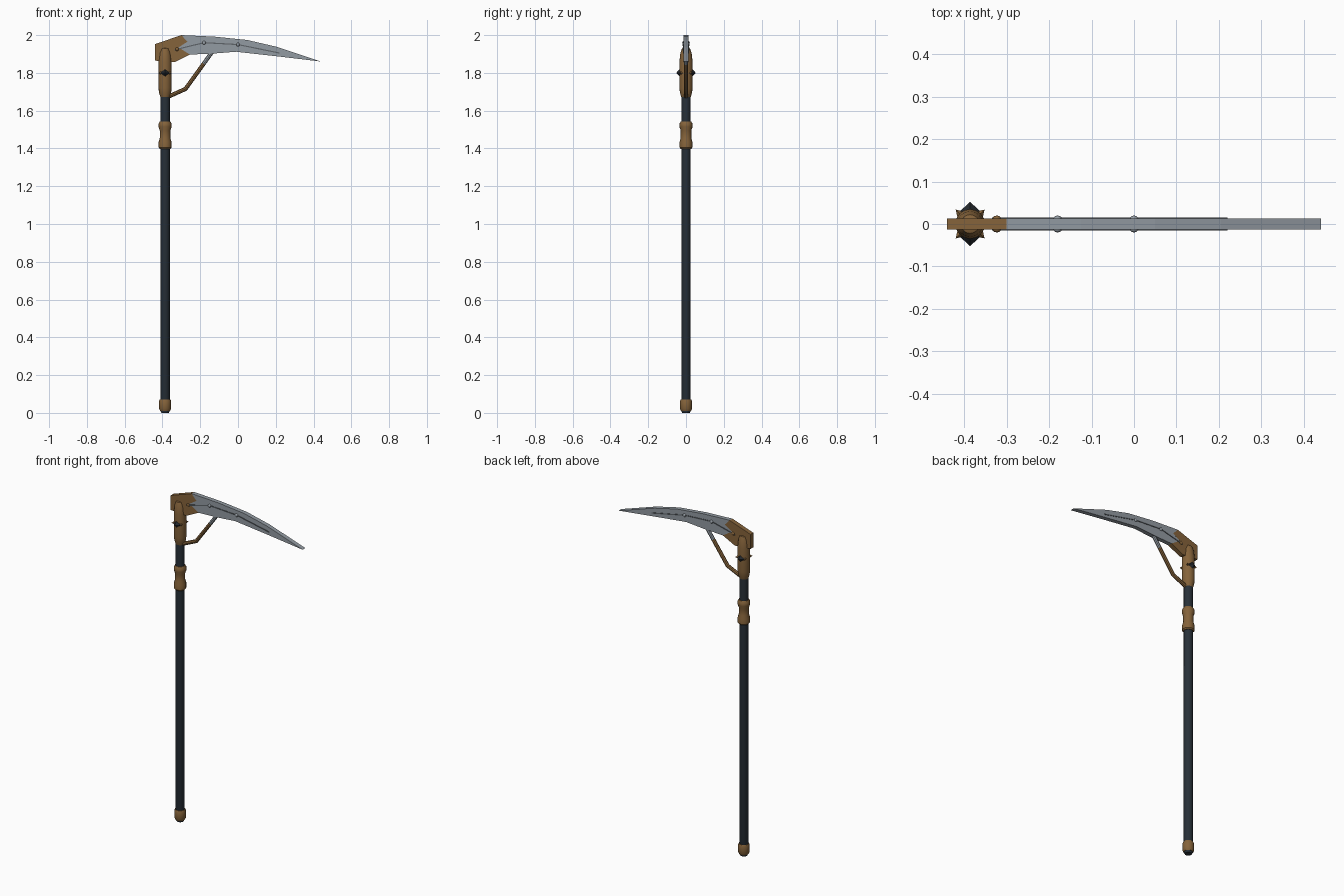
import bpy, bmesh, math
from mathutils import Vector, Matrix

if "Cube" in bpy.data.objects:
    bpy.data.objects.remove(bpy.data.objects["Cube"])

SX = -0.386  # shaft axis


def mat(name, rgb):
    m = bpy.data.materials.new(name)
    m.diffuse_color = (*rgb, 1)
    m.use_nodes = True
    m.node_tree.nodes["Principled BSDF"].inputs["Base Color"].default_value = m.diffuse_color
    return m


DARK = mat("dark_shaft", (0.021, 0.030, 0.040))
BRASS = mat("bronze", (0.235, 0.125, 0.043))
STEEL = mat("steel", (0.29, 0.325, 0.36))
IRON = mat("dark_iron", (0.018, 0.022, 0.027))
LINE = mat("engraved_steel", (0.11, 0.125, 0.14))


def finish(name, bm, m, smooth=None):
    bmesh.ops.recalc_face_normals(bm, faces=bm.faces)
    me = bpy.data.meshes.new(name)
    bm.to_mesh(me)
    bm.free()
    ob = bpy.data.objects.new(name, me)
    bpy.context.collection.objects.link(ob)
    me.materials.append(m)
    if smooth:
        bpy.ops.object.select_all(action='DESELECT')
        ob.select_set(True)
        bpy.context.view_layer.objects.active = ob
        bpy.ops.object.shade_smooth_by_angle(angle=math.radians(smooth))
    return ob


def lathe(name, profile, m, sides=16):
    """Closed turned part from (radius, z) pairs."""
    bm = bmesh.new()
    rings = []
    for r, z in profile:
        rings.append([bm.verts.new((SX + r * math.cos(2 * math.pi * i / sides),
                                    r * math.sin(2 * math.pi * i / sides), z))
                      for i in range(sides)])
    for a, b in zip(rings, rings[1:]):
        for i in range(sides):
            j = (i + 1) % sides
            bm.faces.new((a[i], a[j], b[j], b[i]))
    bm.faces.new(rings[0])
    bm.faces.new(rings[-1])
    return finish(name, bm, m, 35)


def plate(name, outline, half, m, bevel=0.0):
    """Flat part cut from an x-z outline, centred on y = 0."""
    bm = bmesh.new()
    f = bm.faces.new([bm.verts.new((x, -half, z)) for x, z in outline])
    ext = bmesh.ops.extrude_face_region(bm, geom=[f])
    bmesh.ops.translate(bm, vec=(0, 2 * half, 0),
                        verts=[v for v in ext["geom"] if isinstance(v, bmesh.types.BMVert)])
    ob = finish(name, bm, m)
    if bevel:
        mod = ob.modifiers.new("edge", 'BEVEL')
        mod.width, mod.segments = bevel, 1
    return ob


def rod(name, path, r, m, sides=8):
    """Round bar in the x-z plane with mitred bends."""
    bm = bmesh.new()
    pts = [Vector((x, 0, z)) for x, z in path]
    rings = []
    for i, p in enumerate(pts):
        d0 = (p - pts[i - 1]).normalized() if i else (pts[1] - p).normalized()
        d1 = (pts[i + 1] - p).normalized() if i < len(pts) - 1 else d0
        t = (d0 + d1).normalized()
        n = Vector((-t.z, 0, t.x)) / max(t.dot(d0), 0.5)
        rings.append([bm.verts.new(p + n * r * math.cos(2 * math.pi * k / sides)
                                   + Vector((0, r * math.sin(2 * math.pi * k / sides), 0)))
                      for k in range(sides)])
    for a, b in zip(rings, rings[1:]):
        for k in range(sides):
            j = (k + 1) % sides
            bm.faces.new((a[k], a[j], b[j], b[k]))
    bm.faces.new(rings[0])
    bm.faces.new(rings[-1])
    return finish(name, bm, m, 30)


# Shaft, foot cap, grip collar and head socket
lathe("shaft", [(0.020, 0), (0.025, 0.012), (0.025, 1.70)], DARK)
lathe("foot_cap", [(0.026, 0.010), (0.032, 0.022), (0.032, 0.062), (0.028, 0.072)], BRASS)
lathe("grip_collar", [(0.028, 1.398), (0.034, 1.405), (0.034, 1.435), (0.028, 1.455),
                      (0.028, 1.495), (0.035, 1.515), (0.035, 1.530), (0.028, 1.543)], BRASS)
lathe("head_socket", [(0.025, 1.672), (0.032, 1.695), (0.035, 1.72), (0.035, 1.86),
                      (0.030, 1.905), (0.022, 1.928), (0.012, 1.932)], BRASS)

# Bronze head block, meeting the blade along a notched edge
joint = [(-0.30, 2.0), (-0.268, 1.965), (-0.315, 1.935), (-0.255, 1.897)]
plate("head_block", [(-0.44, 1.865), (-0.44, 1.952)] + joint + [(-0.335, 1.857)], 0.0135, BRASS)

# Curved steel blade
plate("blade", joint[::-1] + [(-0.125, 1.992), (0.05, 1.974), (0.205, 1.938), (0.44, 1.860),
                              (0.205, 1.888), (-0.01, 1.912), (-0.135, 1.902)], 0.013, STEEL)

# Thin engraved centre line on both faces
mid = [(-0.335, 1.922), (-0.18, 1.960), (0.0, 1.950), (0.22, 1.905)]
w = 0.003
plate("blade_line", [(x, z + w) for x, z in mid] + [(x, z - w) for x, z in mid[::-1]],
      0.0155, LINE)

# Rivets along the line, front and back
for i, (x, z, m) in enumerate([(-0.323, 1.926, BRASS), (-0.18, 1.959, STEEL), (0.0, 1.950, STEEL)]):
    for side in (-1, 1):
        bm = bmesh.new()
        bmesh.ops.create_uvsphere(bm, u_segments=10, v_segments=6, radius=1)
        bmesh.ops.transform(bm, verts=bm.verts, matrix=Matrix.Translation((x, side * 0.013, z))
                            @ Matrix.Diagonal((0.010, 0.007, 0.010, 1)))
        finish(f"rivet_{i}_{'front' if side < 0 else 'back'}", bm, m, 60)

# Brace bar under the blade: bronze with a steel tip
rod("brace", [(-0.385, 1.672), (-0.365, 1.676), (-0.278, 1.715), (-0.182, 1.848)], 0.011, BRASS)
rod("brace_tip", [(-0.182, 1.848), (-0.138, 1.910)], 0.011, STEEL)

# Pyramid studs around the socket: dark front and back, small bronze ones between
for k in (1, 2, 3, 5, 6, 7):
    ang = k * math.pi / 4
    main = k % 4 == 2
    size = 0.024 if main else 0.014
    bm = bmesh.new()
    bmesh.ops.create_cone(bm, cap_ends=True, segments=4, radius1=size, radius2=0, depth=0.022)
    bmesh.ops.transform(bm, verts=bm.verts,
                        matrix=Matrix.Translation((SX, 0, 1.80)) @ Matrix.Rotation(ang, 4, 'Z')
                        @ Matrix.Translation((0.041 if main else 0.037, 0, 0))
                        @ Matrix.Rotation(math.pi / 2, 4, 'Y'))
    finish(f"socket_stud_{k}", bm, IRON if main else BRASS)
